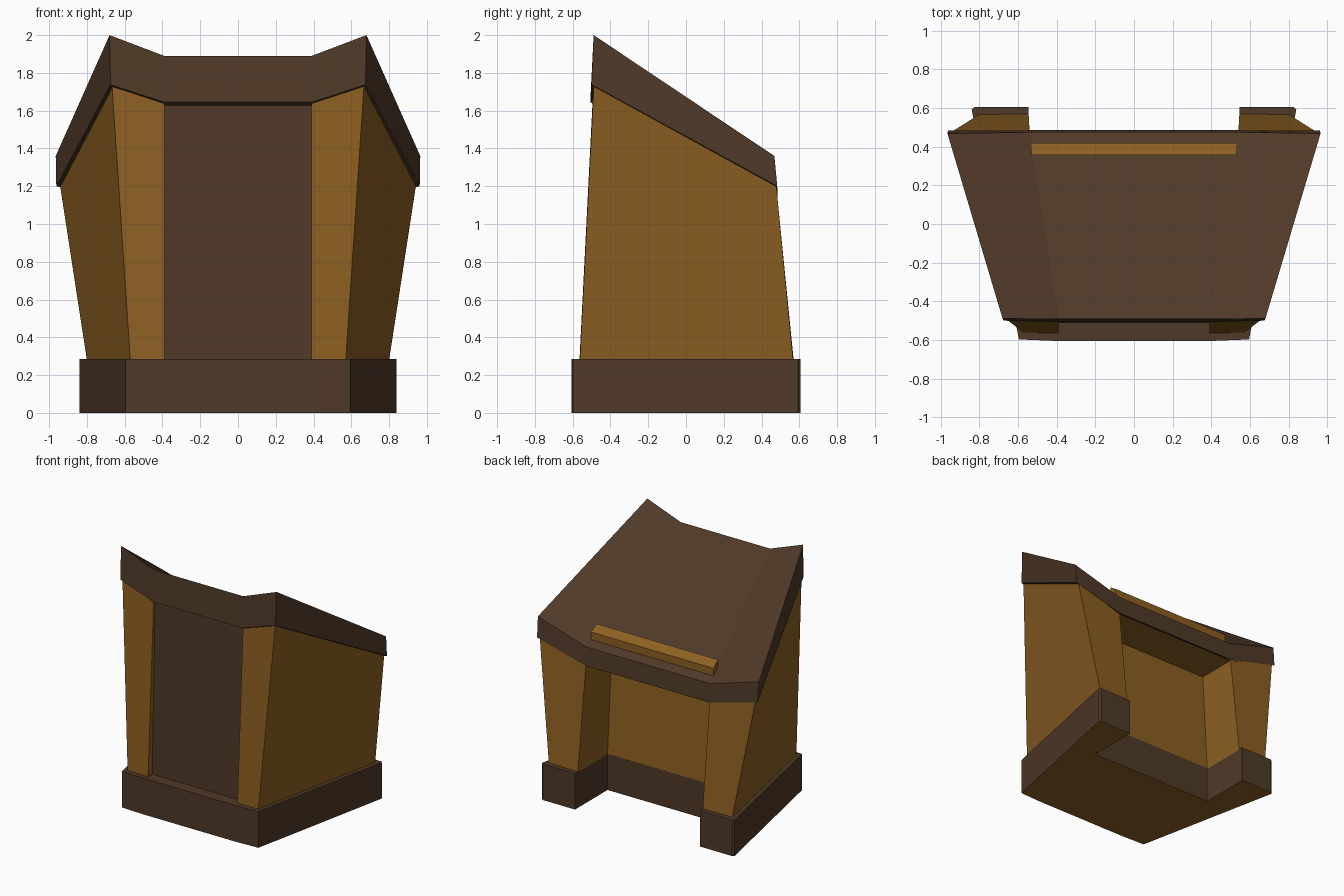
import bpy

if "Cube" in bpy.data.objects:
    bpy.data.objects.remove(bpy.data.objects["Cube"])


def material(name, colour):
    m = bpy.data.materials.new(name)
    m.diffuse_color = (*colour, 1)
    m.use_nodes = True
    m.node_tree.nodes["Principled BSDF"].inputs["Base Color"].default_value = m.diffuse_color
    return m


GOLD = material("golden_wood", (0.265, 0.115, 0.016))
BROWN = material("dark_wood", (0.08, 0.041, 0.021))


def loft(name, low, high, mat, under=None, top=None, bottom=None):
    """Join two right-half outlines (front to back), mirrored in x, into a flat-faced part.
    top and bottom list the cap faces by outline index; by default one face each."""
    def full(half):
        return half + [(-x, y, z) for x, y, z in reversed(half)]
    n = 2 * len(low)
    top = [range(n)] if top is None else top
    bottom = [range(n)] if bottom is None else bottom
    sides = [(i, (i + 1) % n, (i + 1) % n + n, i + n) for i in range(n)]
    tops = [[i + n for i in c] for c in top]
    bottoms = [list(c)[::-1] for c in bottom]
    mesh = bpy.data.meshes.new(name)
    mesh.from_pydata(full(low) + full(high), [], sides + tops + bottoms)
    mesh.materials.append(mat)
    mesh.materials.append(under or mat)
    for p in mesh.polygons[len(sides) + len(tops):]:
        p.material_index = 1
    obj = bpy.data.objects.new(name, mesh)
    bpy.context.collection.objects.link(obj)
    return obj


# Plinth with the standing notch at the back
plan = [(.40, -.605), (.595, -.597), (.84, .593), (.825, .605), (.545, .605), (.545, .2)]
loft("plinth", [(x, y, 0) for x, y in plan], [(x, y, .285) for x, y in plan], BROWN, GOLD)

# Flaring body; its only cap is the level ceiling of the notch
loft("body",
     [(.39, -.505, .28), (.39, -.564, .28), (.57, -.562, .28),
      (.80, .567, .28), (.545, .57, .28), (.545, .2, .28)],
     [(.39, -.465, 1.66), (.39, -.494, 1.66), (.668, -.487, 1.75),
      (.943, .477, 1.21), (.54, .478, 1.088), (.54, .155, 1.088)],
     GOLD, top=[(4, 5, 6, 7)], bottom=[])

# Dark panel set into the front
loft("front_panel",
     [(.39, -.512, .28), (.39, -.50, .28)],
     [(.39, -.475, 1.66), (.39, -.46, 1.66)], BROWN)

# Sloping desk top with raised wings
wings = [(0, 3, 4, 7), (0, 1, 2, 3), (4, 5, 6, 7)]
loft("desk_top",
     [(.39, -.507, 1.645), (.675, -.5, 1.738), (.962, .483, 1.20), (.54, .485, 1.09)],
     [(.39, -.492, 1.89), (.68, -.489, 2.0), (.965, .468, 1.36), (.54, .475, 1.235)],
     BROWN, top=wings, bottom=wings)


# Ledge that stops papers sliding off
def slope(y):
    return 1.89 - (y + .492) * .677


loft("paper_ledge",
     [(.53, .357, slope(.357) - .01), (.535, .42, slope(.42) - .01)],
     [(.53, .357, slope(.357) + .06), (.535, .42, slope(.42) + .06)], GOLD)
